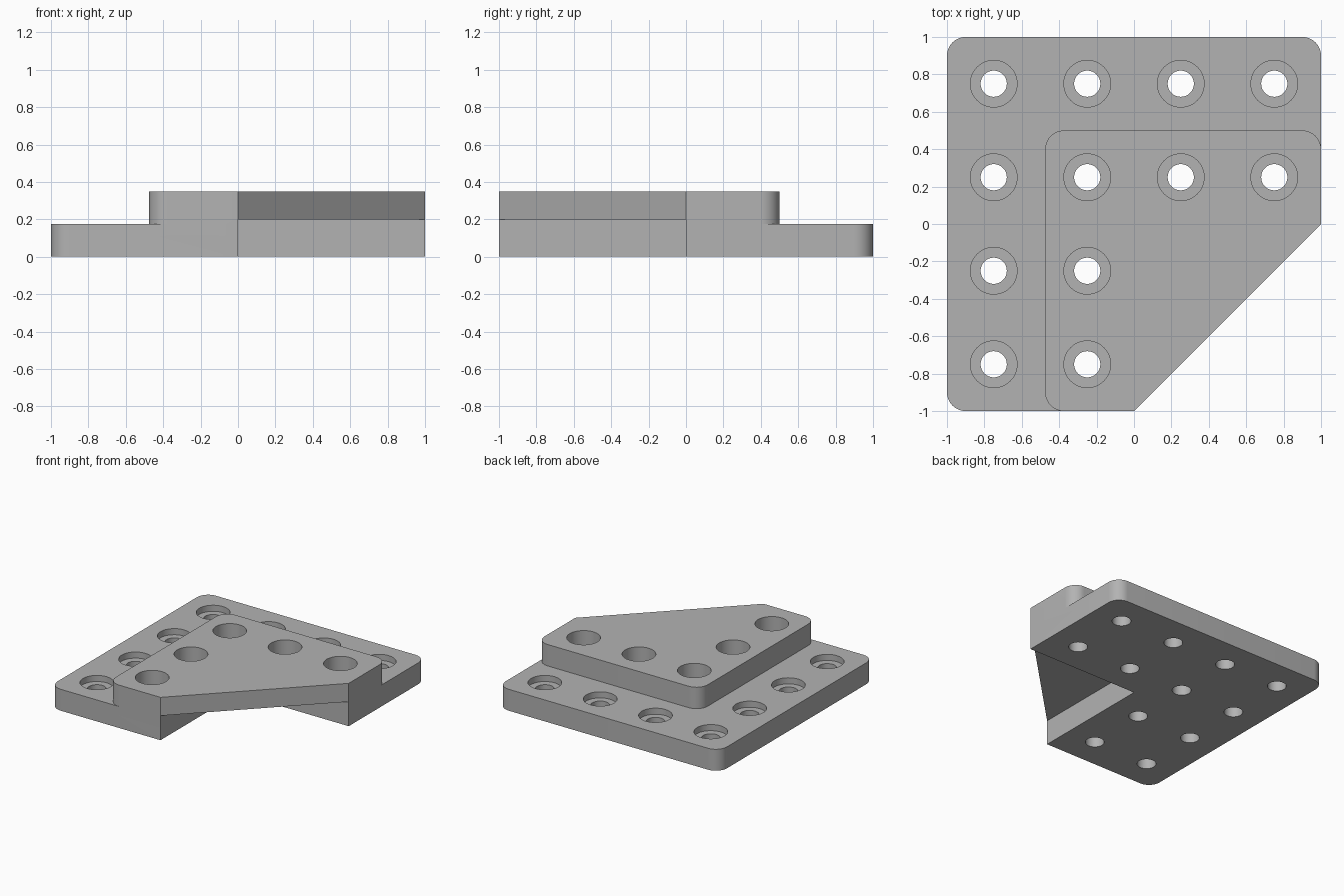
import bpy, bmesh, math
from mathutils import Vector

if "Cube" in bpy.data.objects:
    bpy.data.objects.remove(bpy.data.objects["Cube"])

grey = bpy.data.materials.new("plain_grey")
grey.use_nodes = True
COLOUR = (0.45, 0.45, 0.45, 1)
grey.diffuse_color = COLOUR
grey.node_tree.nodes["Principled BSDF"].inputs["Base Color"].default_value = COLOUR


def rounded(corners, steps=10):
    """Outline points from (x, y, radius) right-angled or sharp corners."""
    points = []
    for i, (x, y, r) in enumerate(corners):
        p = Vector((x, y))
        if not r:
            points.append(p)
            continue
        a = (Vector(corners[i - 1][:2]) - p).normalized() * r
        b = (Vector(corners[(i + 1) % len(corners)][:2]) - p).normalized() * r
        for k in range(steps + 1):
            t = math.pi / 2 * k / steps
            points.append(p + a * (1 - math.sin(t)) + b * (1 - math.cos(t)))
    return points


def circle(x, y, r, sides=48):
    return [Vector((x + r * math.cos(math.tau * k / sides),
                    y + r * math.sin(math.tau * k / sides))) for k in range(sides)]


def prism(name, outlines, z0, z1):
    """Extrude one or more counter-clockwise outlines from z0 to z1."""
    bm = bmesh.new()
    for outline in outlines:
        low = [bm.verts.new((p.x, p.y, z0)) for p in outline]
        high = [bm.verts.new((p.x, p.y, z1)) for p in outline]
        bm.faces.new(low[::-1])
        bm.faces.new(high)
        for i in range(len(low)):
            j = (i + 1) % len(low)
            bm.faces.new((low[i], low[j], high[j], high[i]))
    mesh = bpy.data.meshes.new(name)
    bm.to_mesh(mesh)
    bm.free()
    mesh.materials.append(grey)
    obj = bpy.data.objects.new(name, mesh)
    bpy.context.collection.objects.link(obj)
    return obj


def combine(target, other, operation):
    """Apply a boolean and discard the helper."""
    bpy.context.view_layer.objects.active = target
    mod = target.modifiers.new(operation, 'BOOLEAN')
    mod.operation = operation
    mod.solver = 'EXACT'
    mod.object = other
    bpy.ops.object.modifier_apply(modifier=mod.name)
    bpy.data.objects.remove(other)


# Base plate and the thicker raised pad, both with the cut-off front corner
R = 0.1
plate = prism("corner_plate", [rounded(
    [(-1, -1, R), (0, -1, 0), (1, 0, 0), (1, 1, R), (-1, 1, R)])], 0, 0.175)
pad = prism("raised_pad", [rounded(
    [(-0.475, -1, R), (0, -1, 0), (1, 0, 0), (1, 0.5, R), (-0.475, 0.5, R)])], 0.1, 0.35)
combine(plate, pad, 'UNION')

# Pocket under the overhanging web
pocket = prism("pocket", [rounded([(0, -2, 0), (2, -2, 0), (2, 0, 0), (0, 0, 0)])], -0.2, 0.2)
combine(plate, pocket, 'DIFFERENCE')

# Counterbored bolt holes on a square pitch, skipping the cut-off corner
grid = (-0.75, -0.25, 0.25, 0.75)
spots = [(x, y) for x in grid for y in grid if x < 0 or y > 0]
combine(plate, prism("counterbores", [circle(x, y, 0.125) for x, y in spots], 0.125, 0.5), 'DIFFERENCE')
combine(plate, prism("bolt_holes", [circle(x, y, 0.07) for x, y in spots], -0.2, 0.5), 'DIFFERENCE')

# Smooth the rounded walls, keep the edges sharp
bpy.ops.object.select_all(action='DESELECT')
plate.select_set(True)
bpy.context.view_layer.objects.active = plate
bpy.ops.object.shade_smooth_by_angle(angle=math.radians(30))
